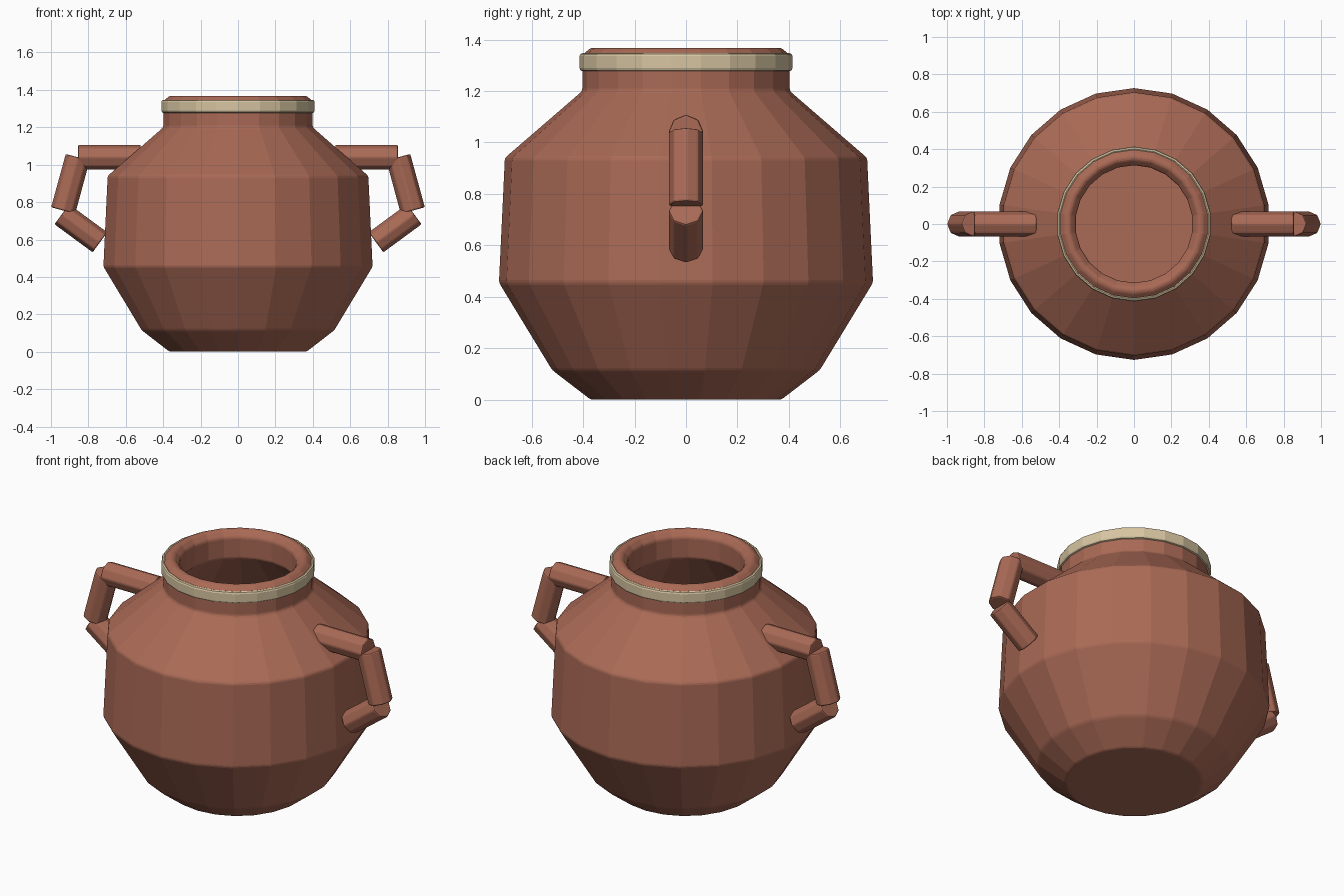
import bpy, bmesh, math
from mathutils import Vector

if "Cube" in bpy.data.objects:
    bpy.data.objects.remove(bpy.data.objects["Cube"], do_unlink=True)

SIDES = 22


def material(name, rgb):
    m = bpy.data.materials.new(name)
    m.use_nodes = True
    m.diffuse_color = (*rgb, 1)
    bsdf = m.node_tree.nodes["Principled BSDF"]
    bsdf.inputs["Base Color"].default_value = (*rgb, 1)
    bsdf.inputs["Roughness"].default_value = 0.8
    return m


clay = material("terracotta", (0.40, 0.143, 0.092))
cream = material("cream glaze", (0.68, 0.56, 0.36))


def finish(name, bm, mat, bevel):
    bmesh.ops.recalc_face_normals(bm, faces=bm.faces)
    mesh = bpy.data.meshes.new(name)
    bm.to_mesh(mesh)
    bm.free()
    mesh.materials.append(mat)
    ob = bpy.data.objects.new(name, mesh)
    bpy.context.collection.objects.link(ob)
    mod = ob.modifiers.new("soft edges", "BEVEL")
    mod.width = bevel
    mod.segments = 2
    mod.limit_method = "ANGLE"
    mod.angle_limit = math.radians(20)
    return ob


def lathe(name, profile, mat, bevel, closed=False):
    """Turn (radius, height) points around z; open profiles get end caps."""
    bm = bmesh.new()
    rings = []
    for r, z in profile:
        angles = [math.pi / 2 + math.tau * i / SIDES for i in range(SIDES)]
        rings.append([bm.verts.new((r * math.cos(a), r * math.sin(a), z)) for a in angles])
    pairs = list(zip(rings, rings[1:]))
    if closed:
        pairs.append((rings[-1], rings[0]))
    else:
        bm.faces.new(rings[0])
        bm.faces.new(rings[-1])
    for low, high in pairs:
        for i in range(SIDES):
            j = (i + 1) % SIDES
            bm.faces.new((low[i], low[j], high[j], high[i]))
    return finish(name, bm, mat, bevel)


def rod(name, start, end, radius=0.068):
    """Eight-sided bar between two points in the xz plane."""
    a, b = Vector((start[0], 0, start[1])), Vector((end[0], 0, end[1]))
    bm = bmesh.new()
    bmesh.ops.create_cone(bm, cap_ends=True, segments=8, radius1=radius,
                          radius2=radius, depth=(b - a).length)
    turn = Vector((0, 0, 1)).rotation_difference(b - a).to_matrix().to_4x4()
    bmesh.ops.transform(bm, matrix=turn, verts=bm.verts)
    bmesh.ops.translate(bm, vec=(a + b) / 2, verts=bm.verts)
    return finish(name, bm, clay, 0.008)


# Hollow pot: outside wall upward, over the lip, then down the inside
lathe("pot_body", [
    (0.37, 0), (0.52, 0.115), (0.727, 0.455), (0.704, 0.94), (0.403, 1.2),
    (0.403, 1.34), (0.37, 1.368), (0.345, 1.368), (0.314, 1.335),
    (0.314, 1.21), (0.61, 0.91), (0.63, 0.48), (0.44, 0.16), (0.33, 0.09),
], clay, 0.01)

# Glazed band around the neck
lathe("neck_band", [(0.39, 1.277), (0.414, 1.277), (0.414, 1.347), (0.39, 1.347)],
      cream, 0.012, closed=True)

# Three-piece handles on both sides
for side, s in (("left", 1), ("right", -1)):
    rod(side + "_handle_top", (s * 0.52, 1.04), (s * 0.855, 1.04))
    rod(side + "_handle_middle", (s * 0.857, 1.04), (s * 0.935, 0.755))
    rod(side + "_handle_bottom", (s * 0.942, 0.735), (s * 0.738, 0.585))
